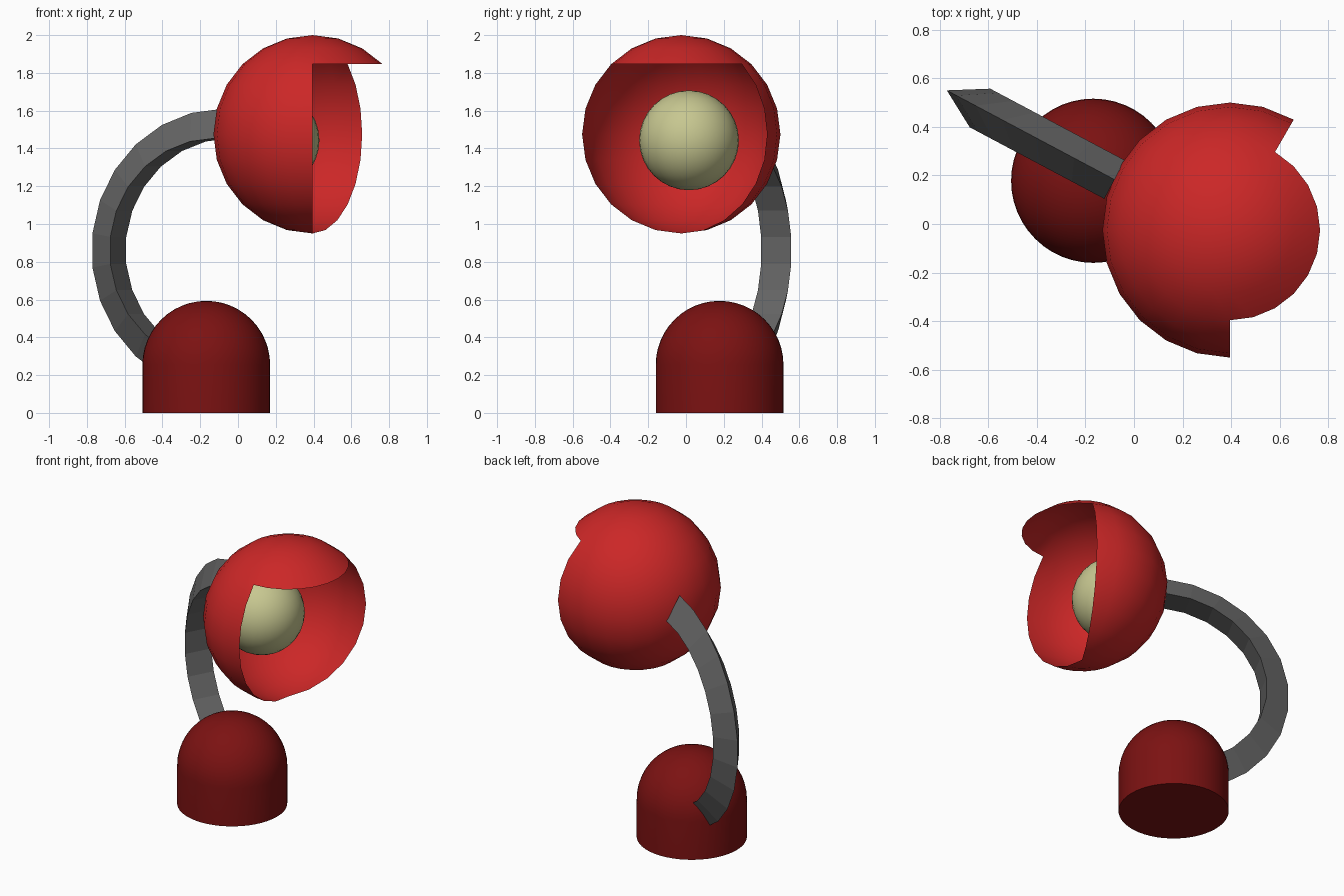
import bpy, bmesh
from math import sin, cos, pi, atan2, degrees, radians
from mathutils import Vector

if "Cube" in bpy.data.objects:
    bpy.data.objects.remove(bpy.data.objects["Cube"])


def add_part(name, bm, color, smooth=None):
    """Turn a bmesh into a named, coloured object."""
    mesh = bpy.data.meshes.new(name)
    bm.to_mesh(mesh)
    bm.free()
    obj = bpy.data.objects.new(name, mesh)
    bpy.context.collection.objects.link(obj)
    mat = bpy.data.materials.new(name + "_colour")
    mat.diffuse_color = (*color, 1)
    mat.use_nodes = True
    mat.node_tree.nodes["Principled BSDF"].inputs["Base Color"].default_value = mat.diffuse_color
    mesh.materials.append(mat)
    if smooth:
        bpy.ops.object.select_all(action='DESELECT')
        bpy.context.view_layer.objects.active = obj
        obj.select_set(True)
        bpy.ops.object.shade_smooth_by_angle(angle=radians(smooth))
    return obj


# Base: a domed cylinder, lathed from its half profile
R, WALL = 0.338, 0.255
profile = [(0, 0), (R, 0)] + [(R * cos(a * pi / 24), WALL + R * sin(a * pi / 24))
                              for a in range(12)] + [(0, WALL + R)]
bm = bmesh.new()
verts = [bm.verts.new((r, 0, z)) for r, z in profile]
edges = [bm.edges.new(pair) for pair in zip(verts, verts[1:])]
bmesh.ops.spin(bm, geom=verts + edges, cent=(0, 0, 0), axis=(0, 0, 1),
               angle=2 * pi, steps=48, use_merge=True)
bmesh.ops.remove_doubles(bm, verts=bm.verts, dist=1e-4)
bmesh.ops.recalc_face_normals(bm, faces=bm.faces)
base = add_part("base", bm, (0.2, 0.006, 0.006), 40)
base.location = (-0.168, 0.178, 0)

# Arm: half ring with a triangular section, ridge outwards
STEPS, RING_X, RING_Z, SECTION = 13, 0.684, 0.646, 0.104
bm = bmesh.new()
rings = []
for i in range(STEPS + 1):
    a = pi / 2 + pi * i / STEPS
    ring = []
    for k in range(3):
        b = 2 * pi * k / 3
        out = SECTION * cos(b)
        ring.append(bm.verts.new(((RING_X + out) * cos(a), SECTION * sin(b),
                                  (RING_Z + out) * sin(a))))
    rings.append(ring)
for p, q in zip(rings, rings[1:]):
    for k in range(3):
        n = (k + 1) % 3
        bm.faces.new((p[k], p[n], q[n], q[k]))
bm.faces.new(rings[0])
bm.faces.new(rings[-1])
bmesh.ops.recalc_face_normals(bm, faces=bm.faces)
arm = add_part("arm", bm, (0.13, 0.13, 0.13))
arm.location = (-0.08, 0.183, 0.86)
arm.rotation_euler.z = radians(-28)

# Shade: open sphere shell, wedge removed below the visor
RS = 0.525
bm = bmesh.new()
bmesh.ops.create_uvsphere(bm, u_segments=24, v_segments=12, radius=RS)
gone = []
for f in bm.faces:
    c = f.calc_center_median()
    if c.z < RS * sin(pi / 4) and -90 < degrees(atan2(c.y, c.x)) < 60:
        gone.append(f)
bmesh.ops.delete(bm, geom=gone, context='FACES')
shade = add_part("shade", bm, (0.6, 0.02, 0.02), 40)
shade.location = (0.395, -0.025, 1.475)

# Bulb
bm = bmesh.new()
bmesh.ops.create_uvsphere(bm, u_segments=32, v_segments=16, radius=0.264)
bulb = add_part("bulb", bm, (0.57, 0.57, 0.28), 40)
bulb.location = (0.167, 0.016, 1.443)
